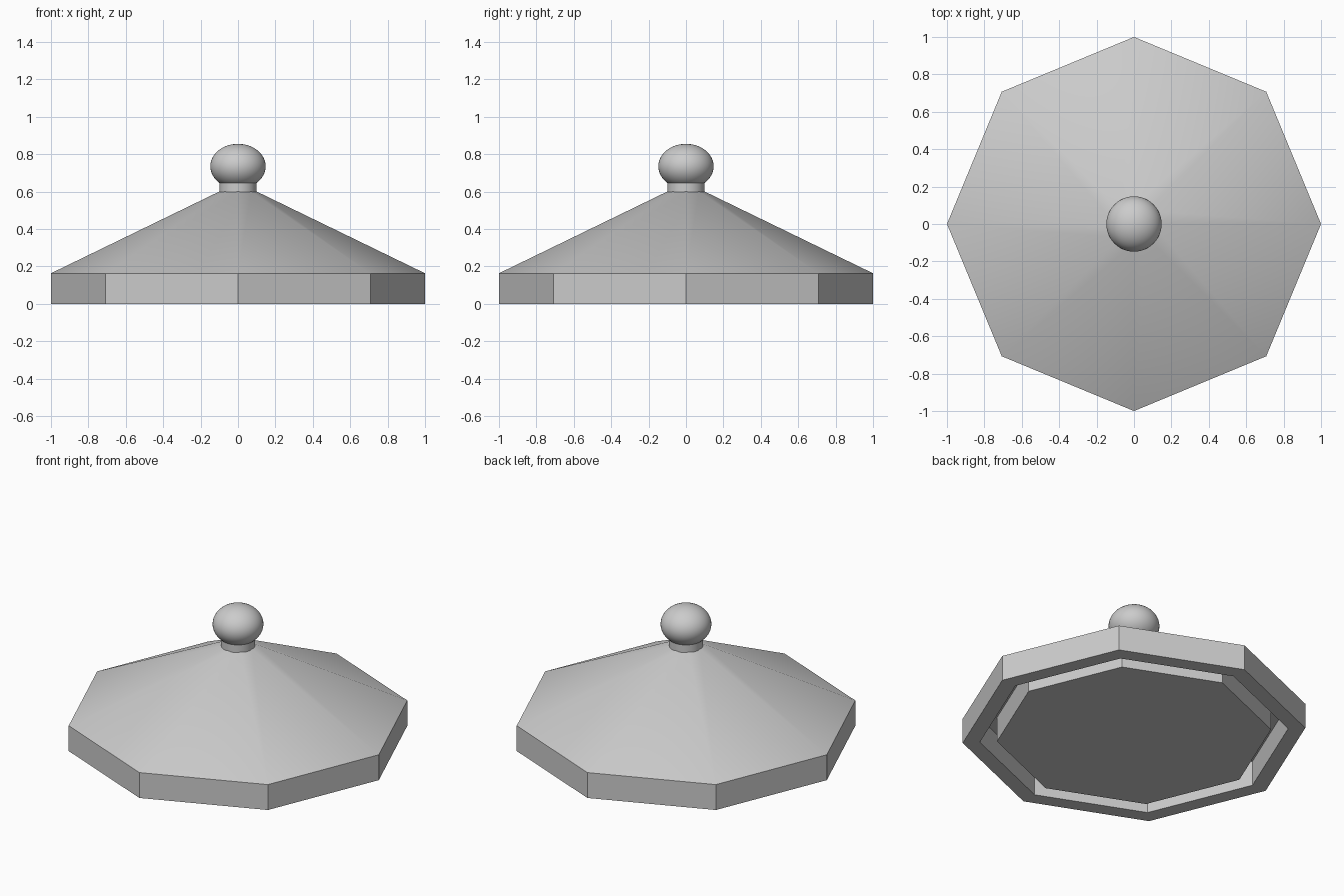
import bpy
import math

if "Cube" in bpy.data.objects:
    bpy.data.objects.remove(bpy.data.objects["Cube"], do_unlink=True)

SIDES = 8
EAVE = 0.163
COLLAR = 0.6

grey = bpy.data.materials.new("plain grey")
grey.use_nodes = True
colour = (0.6, 0.6, 0.6, 1)
grey.diffuse_color = colour
grey.node_tree.nodes["Principled BSDF"].inputs["Base Color"].default_value = colour


def revolve(name, profile, sides):
    """Turn a (radius, height) profile about z; radius 0 makes a single pole."""
    verts, rings = [], []
    for r, z in profile:
        n = sides if r > 0 else 1
        rings.append([len(verts) + i for i in range(n)])
        verts += [(r * math.cos(i * math.tau / sides),
                   r * math.sin(i * math.tau / sides), z) for i in range(n)]
    faces = []
    for a, b in zip(rings, rings[1:]):
        for i in range(sides):
            j = (i + 1) % sides
            if len(a) == 1:
                faces.append((a[0], b[j], b[i]))
            elif len(b) == 1:
                faces.append((a[i], a[j], b[0]))
            else:
                faces.append((a[i], a[j], b[j], b[i]))
    mesh = bpy.data.meshes.new(name)
    mesh.from_pydata(verts, [], faces)
    mesh.materials.append(grey)
    obj = bpy.data.objects.new(name, mesh)
    bpy.context.collection.objects.link(obj)
    bpy.ops.object.select_all(action='DESELECT')
    obj.select_set(True)
    bpy.context.view_layer.objects.active = obj
    bpy.ops.object.shade_smooth_by_angle(angle=math.radians(30))
    return obj


# Octagonal lid: central plug, ring groove, rim, sloping roof and flat top
revolve("octagonal_roof", [(0, 0), (0.8, 0), (0.8, EAVE - 0.002), (0.9, EAVE - 0.002),
                           (0.9, 0), (1, 0), (1, EAVE), (0.1, COLLAR), (0, COLLAR)], SIDES)

# Round neck under the knob
revolve("knob_neck", [(0, 0.58), (0.099, 0.58), (0.099, 0.66), (0, 0.66)], 48)

# Slightly flattened ball knob
bpy.ops.mesh.primitive_uv_sphere_add(segments=48, ring_count=24, radius=1, location=(0, 0, 0.735))
knob = bpy.context.object
knob.name = "ball_knob"
knob.scale = (0.148, 0.148, 0.12)
knob.data.materials.append(grey)
bpy.ops.object.shade_smooth()
